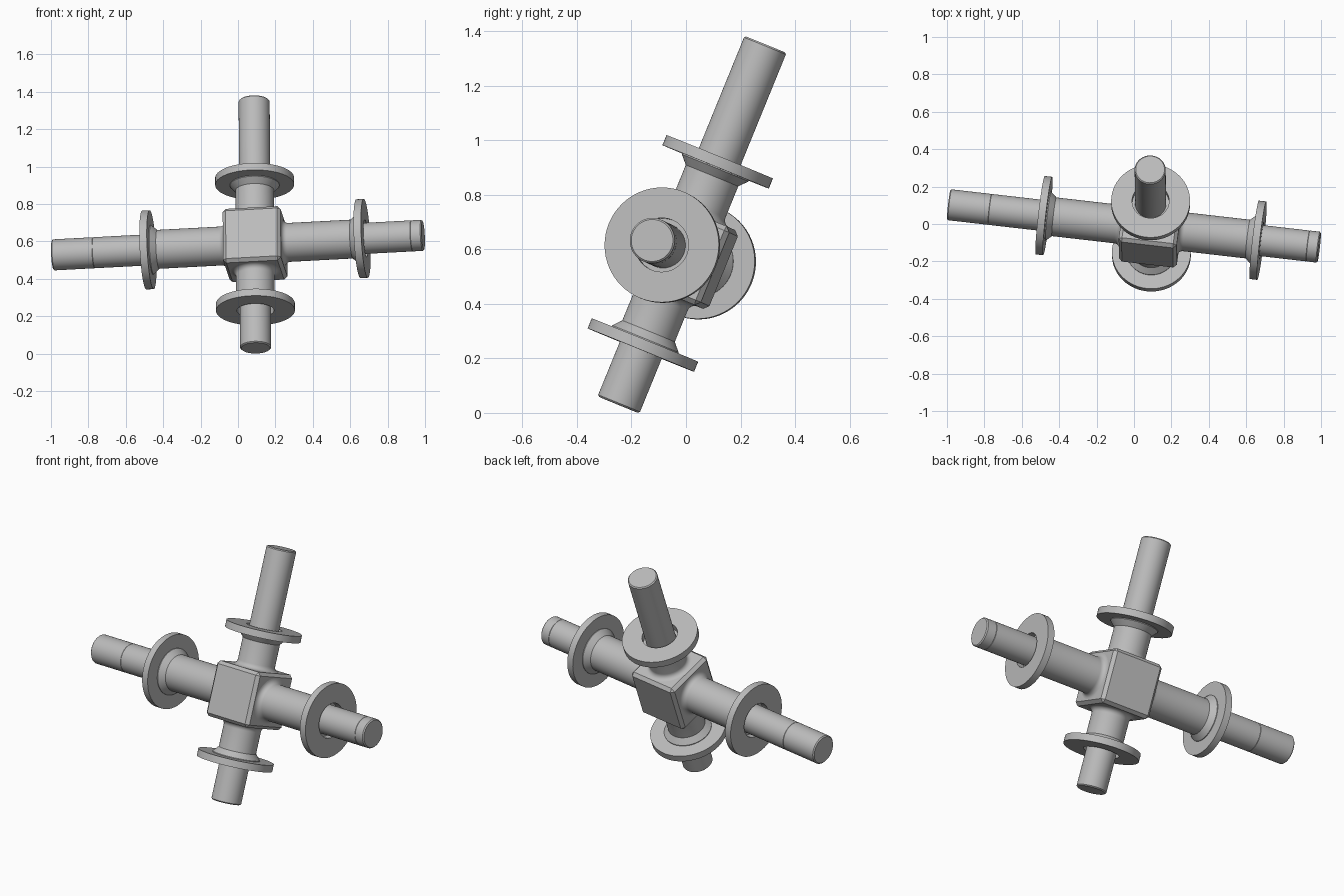
import bpy, bmesh, math
from mathutils import Vector, Matrix

cube = bpy.data.objects.get("Cube")
if cube:
    bpy.data.objects.remove(cube, do_unlink=True)

# Single metal colour
metal = bpy.data.materials.new("grey metal")
metal.use_nodes = True
grey = (0.5, 0.5, 0.5, 1)
metal.diffuse_color = grey
metal.node_tree.nodes["Principled BSDF"].inputs["Base Color"].default_value = grey

# Tilted frame shared by all parts: long axis, cross axis and block normal
centre = Vector((0.091, -0.021, 0.585))
long_axis = Vector((1, -0.115, 0.053)).normalized()
cross_axis = Vector((-0.007, 0.378, 0.926))
cross_axis = (cross_axis - long_axis * cross_axis.dot(long_axis)).normalized()

SHAFT, TUBE, FLARE, FLANGE, BORE = 0.083, 0.104, 0.132, 0.211, 0.099
HALF = 0.156


def frame(axis, side):
    """Placement whose local z runs along the given axis."""
    x = side.normalized()
    y = axis.cross(x)
    m = Matrix((x, y, axis)).transposed().to_4x4()
    m.translation = centre
    return m


def finish(name, bm, matrix):
    bmesh.ops.recalc_face_normals(bm, faces=bm.faces)
    mesh = bpy.data.meshes.new(name)
    bm.to_mesh(mesh)
    bm.free()
    mesh.materials.append(metal)
    obj = bpy.data.objects.new(name, mesh)
    bpy.context.collection.objects.link(obj)
    obj.matrix_world = matrix
    bpy.ops.object.select_all(action="DESELECT")
    obj.select_set(True)
    bpy.context.view_layer.objects.active = obj
    bpy.ops.object.shade_smooth_by_angle(angle=math.radians(25))
    return obj


def lathe(name, profile, matrix):
    """Revolve (radius, distance) points around local z."""
    bm = bmesh.new()
    verts = [bm.verts.new((r, 0, t)) for r, t in profile]
    edges = [bm.edges.new(pair) for pair in zip(verts, verts[1:])]
    bmesh.ops.spin(bm, geom=verts + edges, cent=(0, 0, 0), axis=(0, 0, 1),
                   angle=math.tau, steps=64, use_merge=True)
    bmesh.ops.remove_doubles(bm, verts=bm.verts, dist=1e-5)
    return finish(name, bm, matrix)


def fillet(start, length):
    """Concave flare from FLARE down to TUBE radius."""
    rise = FLARE - TUBE
    return [(FLARE - rise * math.sin(a), start + length * (1 - math.cos(a)))
            for a in (math.pi / 2 * i / 6 for i in range(7))]


def flanged_sleeve(name, distance, matrix):
    inner, outer = distance - 0.02, distance + 0.02
    profile = [(FLARE, HALF - 0.02)] + fillet(HALF, 0.028)
    profile += [(TUBE, inner - 0.035), (FLARE, inner - 0.004), (FLARE, inner),
                (FLANGE, inner), (FLANGE, outer), (BORE, outer),
                (BORE, inner), (SHAFT - 0.005, inner)]
    lathe(name, profile, matrix)


def shaft(name, low, high, matrix, seams=()):
    c, step = 0.006, 0.0012
    profile = [(0, low), (SHAFT - c, low), (SHAFT, low + c)]
    for t in seams:      # fine turned grooves
        profile += [(SHAFT, t - step), (SHAFT - step, t), (SHAFT, t + step)]
    profile += [(SHAFT, high - c), (SHAFT - c, high), (0, high)]
    lathe(name, profile, matrix)


# Central block with chamfered edges
long_frame = frame(long_axis, cross_axis)
cross_frame = frame(cross_axis, long_axis)
bm = bmesh.new()
bmesh.ops.create_cube(bm, size=2 * HALF)
bmesh.ops.bevel(bm, geom=bm.edges[:], offset=0.018, segments=1, affect="EDGES")
finish("centre_block", bm, long_frame)

# Two shafts crossing in the block
shaft("long_shaft", -1.09, 0.906, long_frame, seams=(-0.868, 0.846))
shaft("cross_shaft", -0.6, 0.828, cross_frame)

# Four flanged sleeves, mirrored about the block
for label, matrix, distance in (("long", long_frame, 0.577),
                                ("cross", cross_frame, 0.363)):
    flanged_sleeve(label + "_sleeve_positive", distance, matrix)
    flanged_sleeve(label + "_sleeve_negative", distance,
                   matrix @ Matrix.Rotation(math.pi, 4, "X"))
